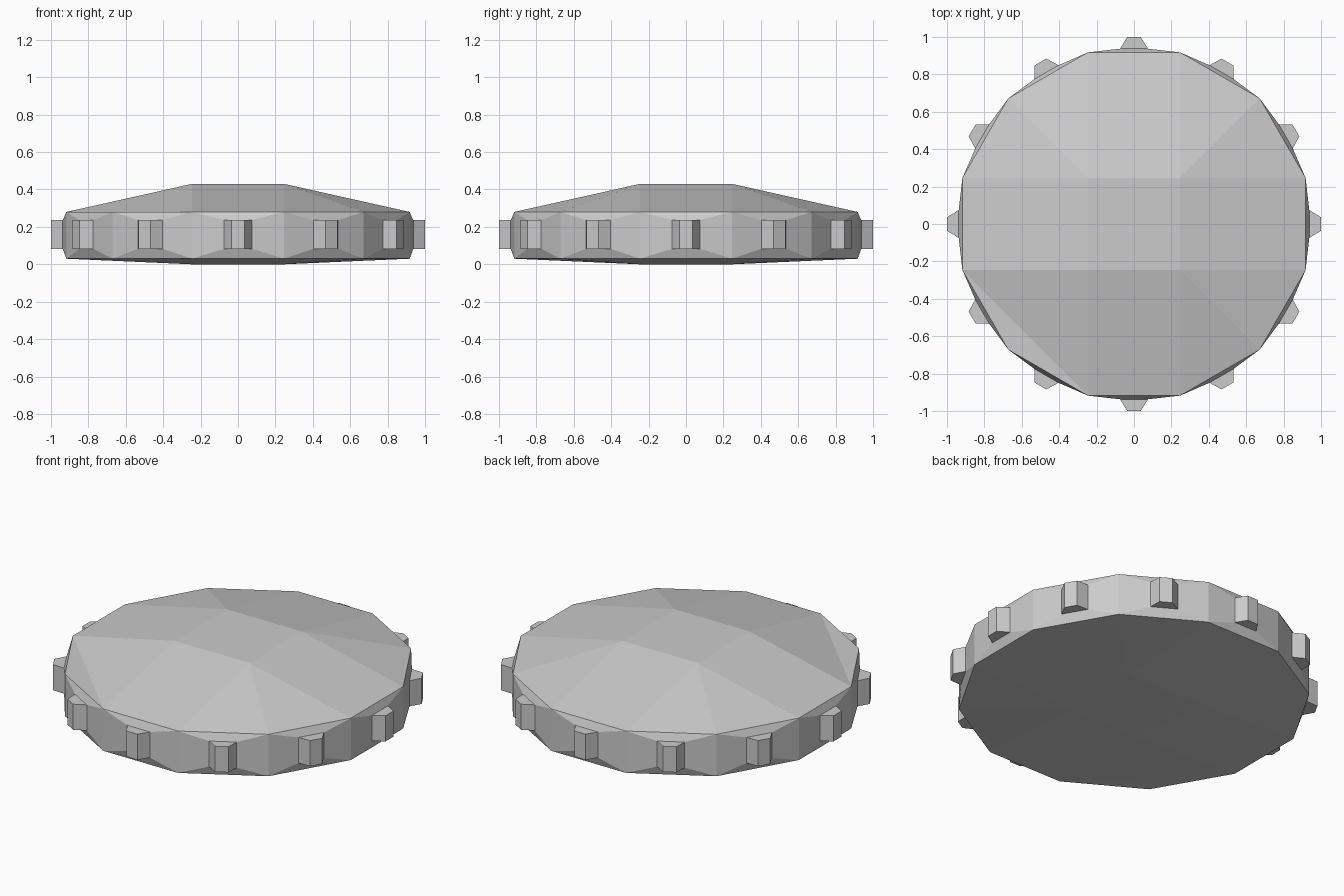
import bpy, bmesh, math
from math import sin, cos, radians

if "Cube" in bpy.data.objects:
    bpy.data.objects.remove(bpy.data.objects["Cube"])

R, Z_LOW, Z_RIM, Z_TOP, INNER = 0.95, 0.03, 0.28, 0.43, 0.246
bm = bmesh.new()


def polar(angle, radius, side, z):
    """Point at a radial and a sideways distance along a direction."""
    a = radians(angle)
    return bm.verts.new((radius * cos(a) - side * sin(a),
                         radius * sin(a) + side * cos(a), z))


# Twelve-sided rims, corners at 15, 45, 75 ... degrees
low = [polar(15 + 30 * i, R, 0, Z_LOW) for i in range(12)]
rim = [polar(15 + 30 * i, R, 0, Z_RIM) for i in range(12)]


def cap(ring, z, flat_corner):
    """Faceted cap: a central square, four slopes and four split corners."""
    sq = [bm.verts.new((sx * INNER, sy * INNER, z))
          for sx, sy in ((1, 1), (-1, 1), (-1, -1), (1, -1))]
    bm.faces.new(sq)
    for k in range(4):
        a, b, c, d = (ring[(3 * k + j) % 12] for j in range(4))
        if k == flat_corner:
            bm.faces.new((sq[k], a, c))
            bm.faces.new((a, b, c))
        else:
            bm.faces.new((sq[k], a, b))
            bm.faces.new((sq[k], b, c))
        bm.faces.new((sq[k], c, d, sq[(k + 1) % 4]))


cap(rim, Z_TOP, 2)
cap(low, 0.0, 2)

# Side panels, each swelling to a tapered stud
for i in range(12):
    ang = 30 * i
    outer = [low[i - 1], low[i], rim[i], rim[i - 1]]
    loops = [outer]
    for radius, half in ((0.937, 0.075), (1.0, 0.036)):
        loops.append([polar(ang, radius, s * half, z) for s, z in
                      ((-1, 0.083), (1, 0.083), (1, 0.236), (-1, 0.236))])
    for p, q in zip(loops, loops[1:]):
        for j in range(4):
            n = (j + 1) % 4
            bm.faces.new((p[j], p[n], q[n], q[j]))
    bm.faces.new(loops[-1])

bmesh.ops.recalc_face_normals(bm, faces=bm.faces)
mesh = bpy.data.meshes.new("studded_disc")
bm.to_mesh(mesh)
bm.free()
bpy.context.collection.objects.link(bpy.data.objects.new("studded_disc", mesh))
